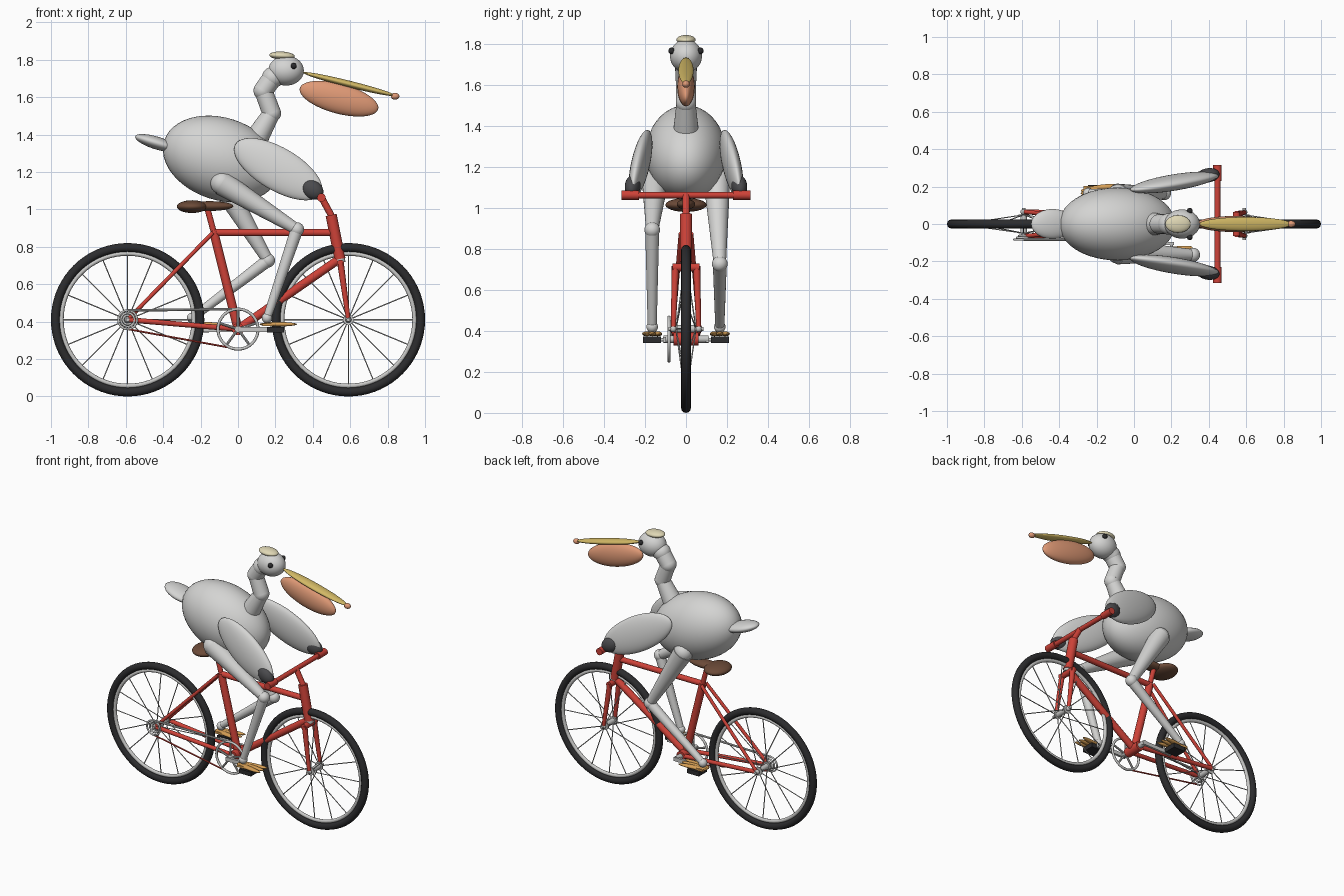
import bpy, math
from mathutils import Vector

if "Cube" in bpy.data.objects:
    bpy.data.objects.remove(bpy.data.objects["Cube"])


def mat(name, r, g, b):
    m = bpy.data.materials.new(name)
    m.diffuse_color = (r, g, b, 1)
    m.use_nodes = True
    m.node_tree.nodes["Principled BSDF"].inputs["Base Color"].default_value = m.diffuse_color
    return m


BLACK = mat("rubber_black", 0.025, 0.025, 0.027)
STEEL = mat("steel", 0.58, 0.58, 0.57)
RED = mat("frame_red", 0.62, 0.055, 0.04)
BROWN = mat("saddle_brown", 0.15, 0.07, 0.04)
WHITE = mat("plumage", 0.66, 0.66, 0.65)
DARK = mat("wing_tip_grey", 0.07, 0.07, 0.075)
YELLOW = mat("bill_yellow", 0.64, 0.48, 0.13)
ORANGE = mat("pouch_orange", 0.74, 0.32, 0.18)
CREAM = mat("crest_cream", 0.74, 0.68, 0.46)
TAN = mat("foot_tan", 0.66, 0.34, 0.09)


def finish(name, m):
    o = bpy.context.object
    o.name = name
    o.data.materials.append(m)
    bpy.ops.object.shade_smooth_by_angle(angle=math.radians(40))
    return o


def rod(name, a, b, r1, m, r2=None, sides=20):
    """Round bar from a to b, tapering from r1 to r2."""
    a, b = Vector(a), Vector(b)
    d = b - a
    bpy.ops.mesh.primitive_cone_add(vertices=sides, radius1=r1, radius2=r1 if r2 is None else r2,
                                    depth=d.length, location=(a + b) / 2)
    o = bpy.context.object
    o.rotation_euler = d.to_track_quat('Z', 'Y').to_euler()
    return finish(name, m)


def ball(name, c, size, m, tilt=0, yaw=0):
    """Ellipsoid; tilt dips its +x end, yaw turns it in plan."""
    bpy.ops.mesh.primitive_uv_sphere_add(segments=40, ring_count=24, radius=1, location=c)
    o = bpy.context.object
    o.scale = (size,) * 3 if isinstance(size, (int, float)) else size
    o.rotation_euler = (0, math.radians(tilt), math.radians(yaw))
    return finish(name, m)


def ring(name, c, R, r, m, seg=72, flat=1.0):
    bpy.ops.mesh.primitive_torus_add(major_segments=seg, minor_segments=12, major_radius=R,
                                     minor_radius=r, location=c, rotation=(math.pi / 2, 0, 0))
    bpy.context.object.scale.z = flat
    return finish(name, m)


def box(name, c, size, m):
    bpy.ops.mesh.primitive_cube_add(size=1, location=c)
    bpy.context.object.scale = size
    return finish(name, m)


# Wheels
WX, WZ = 0.59, 0.41
for label, x in (("rear", -WX), ("front", WX)):
    ring(label + "_tire", (x, 0, WZ), 0.386, 0.024, BLACK)
    ring(label + "_rim", (x, 0, WZ), 0.354, 0.012, STEEL)
    rod(label + "_hub", (x, -0.05, WZ), (x, 0.05, WZ), 0.018, STEEL)
    rod(label + "_axle", (x, -0.085, WZ), (x, 0.085, WZ), 0.01, STEEL)
    for s in (-1, 1):
        rod(label + "_hub_flange", (x, s * 0.042, WZ), (x, s * 0.05, WZ), 0.028, STEEL)
    for i in range(16):
        a = i * math.pi / 8
        s = 1 if i % 2 else -1
        ca, sa = math.cos(a), math.sin(a)
        rod(label + "_spoke", (x + 0.022 * ca, s * 0.046, WZ + 0.022 * sa),
            (x + 0.35 * ca, 0, WZ + 0.35 * sa), 0.0032, STEEL, sides=6)

# Frame tubes
BB = (0, 0, 0.36)
SEAT_TOP = (-0.13, 0, 0.88)
rod("seat_tube", BB, SEAT_TOP, 0.024, RED)
rod("seat_post", SEAT_TOP, (-0.165, 0, 1.01), 0.016, RED)
rod("top_tube", (-0.135, 0, 0.876), (0.515, 0, 0.876), 0.019, RED)
rod("down_tube", BB, (0.535, 0, 0.73), 0.023, RED)
rod("head_tube", (0.498, 0, 0.97), (0.545, 0, 0.735), 0.03, RED)
rod("headset_ring", (0.544, 0, 0.735), (0.548, 0, 0.715), 0.027, STEEL)
rod("fork_crown", (0.548, -0.065, 0.71), (0.548, 0.065, 0.71), 0.02, RED)
rod("bottom_bracket", (0, -0.06, 0.36), (0, 0.06, 0.36), 0.032, RED)
for s in (-1, 1):
    rod("fork_leg", (0.548, s * 0.052, 0.715), (WX, s * 0.062, WZ), 0.018, RED, 0.012)
    rod("chain_stay", (0, s * 0.045, 0.36), (-WX, s * 0.065, WZ), 0.014, RED)
    rod("seat_stay", (-0.135, s * 0.025, 0.875), (-WX, s * 0.065, WZ), 0.011, RED)
    ball("dropout", (-WX, s * 0.065, WZ), 0.017, STEEL)
    ball("fork_end", (WX, s * 0.062, WZ), 0.016, STEEL)

# Handlebar
rod("stem", (0.503, 0, 0.96), (0.446, 0, 1.065), 0.018, RED)
rod("handlebar", (0.446, -0.3, 1.063), (0.446, 0.3, 1.063), 0.016, RED)
for s in (-1, 1):
    rod("grip", (0.446, s * 0.23, 1.063), (0.446, s * 0.316, 1.063), 0.023, RED)

# Saddle
ball("saddle_rear", (-0.245, 0, 1.015), (0.082, 0.1, 0.034), BROWN)
ball("saddle_nose", (-0.15, 0, 1.018), (0.125, 0.045, 0.026), BROWN)

# Drivetrain
CY = -0.083
ring("chainring", (0, CY, 0.36), 0.107, 0.008, STEEL)
for i in range(5):
    a = math.radians(90 + 72 * i)
    rod("chainring_arm", (0, CY, 0.36),
        (0.104 * math.cos(a), CY, 0.36 + 0.104 * math.sin(a)), 0.007, STEEL, sides=8)
for k, R in enumerate((0.05, 0.036, 0.024)):
    ring("sprocket", (-WX, CY + 0.01 * k, WZ), R, 0.006, STEEL, 32)
rod("chain_upper", (-WX, CY, WZ + 0.05), (0, CY, 0.467), 0.007, STEEL, sides=8)
rod("chain_lower", (-WX, CY, WZ - 0.05), (0, CY, 0.253), 0.005, RED, sides=8)
rod("crank_axle", (0, -0.11, 0.36), (0, 0.11, 0.36), 0.018, STEEL)

# Cranks, pedals, legs and feet, one set per side
HIP = (-0.085, 1.14)
for side, s, px, knee in (("right", -1, 0.2, (0.315, 0.893)), ("left", 1, -0.2, (0.16, 0.727))):
    y = s * 0.165
    box(side + "_crank", (px / 2, s * 0.105, 0.357), (0.23, 0.016, 0.026), STEEL)
    rod(side + "_pedal_axle", (px, s * 0.1, 0.357), (px, s * 0.2, 0.357), 0.008, STEEL)
    box(side + "_pedal", (px, y, 0.357), (0.09, 0.088, 0.03), BLACK)
    ankle = (px - 0.045, y, 0.42)
    k = (knee[0], y, knee[1])
    hip = (HIP[0], s * 0.15, HIP[1])
    ball(side + "_hip", hip, 0.062, WHITE)
    rod(side + "_thigh", hip, k, 0.066, WHITE, 0.03, 28)
    ball(side + "_knee", k, 0.038, WHITE)
    rod(side + "_shin", k, ankle, 0.034, WHITE, 0.022, 28)
    ball(side + "_ankle", ankle, 0.028, WHITE)
    box(side + "_heel", (px - 0.035, y, 0.384), (0.07, 0.075, 0.014), TAN)
    for t in (-1, 0, 1):
        ball(side + "_toe", (px + 0.015, y + t * 0.026, 0.386), (0.1, 0.018, 0.012), TAN, 0, 8 * t)

# Body and tail
ball("body", (-0.09, 0, 1.27), (0.32, 0.195, 0.22), WHITE, 18)
ball("tail", (-0.435, 0, 1.355), (0.12, 0.08, 0.034), WHITE, 17)

# Wings reaching for the grips
for s in (-1, 1):
    ball("wing", (0.215, s * 0.222, 1.215), (0.268, 0.042, 0.115), WHITE, 30, s * 10).rotation_euler.x = s * 0.12
    ball("wing_tip", (0.395, s * 0.26, 1.107), (0.066, 0.038, 0.05), DARK, 30, s * 10)

# Neck links
neck = [(0.1, 1.38, 0.062), (0.18, 1.515, 0.05), (0.135, 1.635, 0.052), (0.185, 1.705, 0.057), (0.25, 1.74, 0.06)]
for (x1, z1, r1), (x2, z2, r2) in zip(neck, neck[1:]):
    rod("neck_link", (x1, 0, z1), (x2, 0, z2), r1, WHITE, r2 - 0.004, 28)
    ball("neck_joint", (x2, 0, z2), r2, WHITE)

# Head
ball("head", (0.257, 0, 1.742), (0.095, 0.078, 0.08), WHITE)
ball("crest", (0.235, 0, 1.822), (0.068, 0.047, 0.022), CREAM, 3)
for s in (-1, 1):
    ball("eye", (0.298, s * 0.07, 1.767), 0.016, BLACK)
ball("upper_bill", (0.595, 0, 1.67), (0.255, 0.037, 0.018), YELLOW, 14)
ball("bill_hook", (0.84, 0, 1.605), (0.023, 0.018, 0.018), ORANGE)
ball("bill_pouch", (0.54, 0, 1.592), (0.217, 0.043, 0.08), ORANGE, 15)
